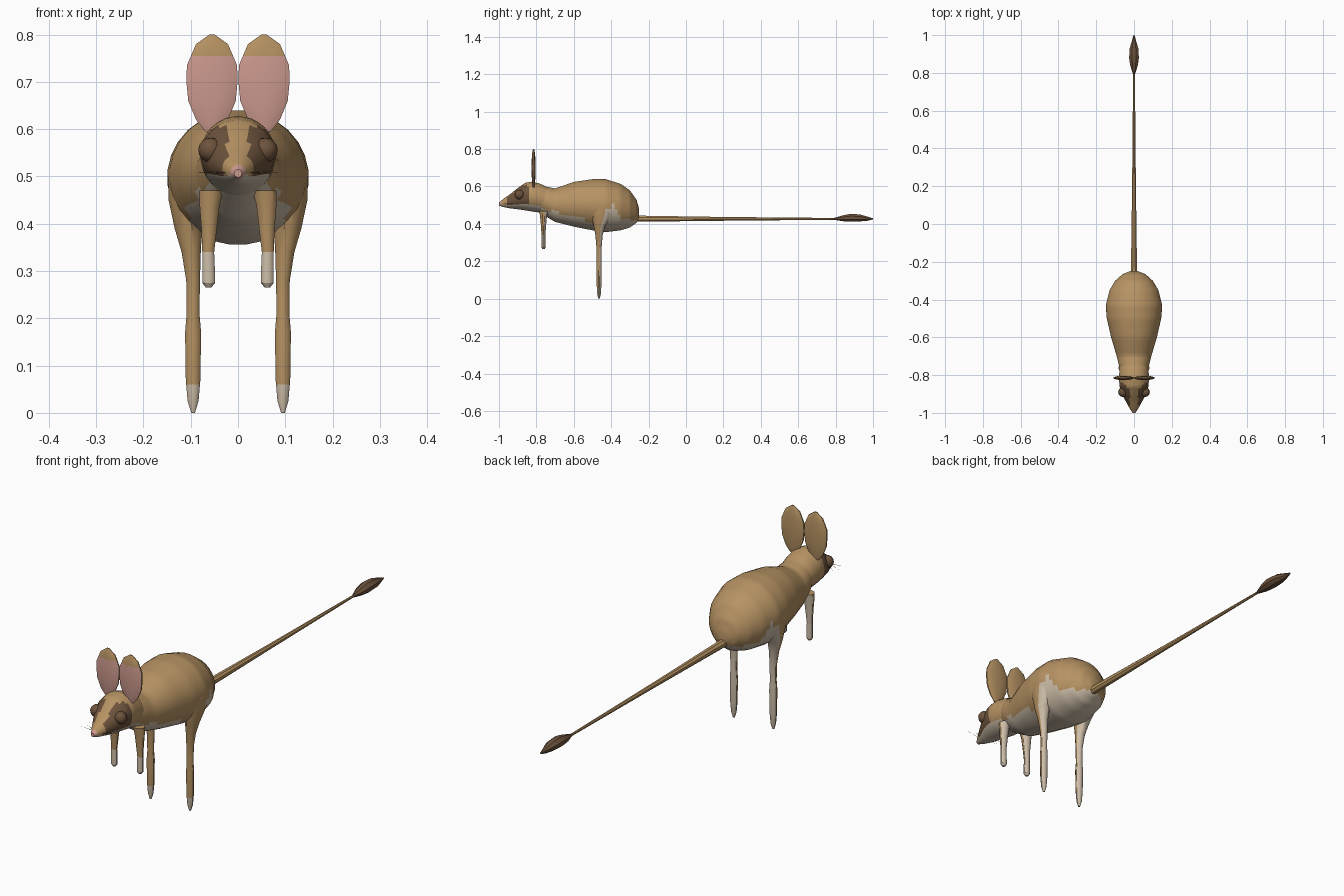
import bpy, bmesh, math
from mathutils import Vector

if "Cube" in bpy.data.objects:
    bpy.data.objects.remove(bpy.data.objects["Cube"])


def material(name, rgb):
    m = bpy.data.materials.new(name)
    m.use_nodes = True
    m.diffuse_color = (*rgb, 1)
    m.node_tree.nodes["Principled BSDF"].inputs["Base Color"].default_value = (*rgb, 1)
    return m


TAN, CREAM, BROWN, PINK = range(4)
MATS = [material("tan fur", (0.47, 0.29, 0.125)),
        material("cream fur", (0.61, 0.51, 0.39)),
        material("dark brown fur", (0.15, 0.085, 0.045)),
        material("pink skin", (0.60, 0.32, 0.27))]


def finish(name, bm, rule, angle=30):
    """Paint faces by rule(center, normal) and make a shaded object."""
    bmesh.ops.recalc_face_normals(bm, faces=bm.faces[:])
    bm.normal_update()
    for f in bm.faces:
        f.material_index = rule(f.calc_center_median(), f.normal)
    mesh = bpy.data.meshes.new(name)
    bm.to_mesh(mesh)
    bm.free()
    for m in MATS:
        mesh.materials.append(m)
    ob = bpy.data.objects.new(name, mesh)
    bpy.context.collection.objects.link(ob)
    bpy.ops.object.select_all(action="DESELECT")
    ob.select_set(True)
    bpy.context.view_layer.objects.active = ob
    bpy.ops.object.shade_smooth_by_angle(angle=math.radians(angle))
    return ob


def loft(name, stations, axis, rule, sides=10, steps=1, cuts=(), angle=30):
    """Skin elliptical rings; a station is (x, y, z, radius x, other radius)."""
    rows = []
    for a, b in zip(stations, stations[1:]):
        for i in range(steps):
            rows.append([p + (q - p) * i / steps for p, q in zip(a, b)])
    rows.append(stations[-1])
    bm = bmesh.new()
    rings = []
    for x, y, z, rx, ro in rows:
        ring = []
        for i in range(sides):
            t = math.tau * (i + 0.5) / sides
            c, s = rx * math.cos(t), ro * math.sin(t)
            ring.append(bm.verts.new((x + c, y, z + s) if axis == "y" else (x + c, y + s, z)))
        rings.append(ring)
    for a, b in zip(rings, rings[1:]):
        for i in range(sides):
            j = (i + 1) % sides
            bm.faces.new((a[i], a[j], b[j], b[i]))
    bm.faces.new(rings[0])
    bm.faces.new(rings[-1])
    for z in cuts:
        bmesh.ops.bisect_plane(bm, geom=bm.verts[:] + bm.edges[:] + bm.faces[:],
                               plane_co=(0, 0, z), plane_no=(0, 0, 1))
    return finish(name, bm, rule, angle)


def span(y, top, bottom, half):
    return (0, y, (top + bottom) / 2, half, (top - bottom) / 2)


def plain(index):
    return lambda c, n: index


# Body, with a pale belly that rises behind the thighs
def body_paint(c, n):
    if c.y < -0.5:
        line = 0.41 - (c.y + 0.5) * 0.28
    else:
        line = 0.42 + max(0, 0.09 - abs(c.y + 0.395) * 1.5)
    return CREAM if c.z < line else TAN


loft("body", [span(-0.80, 0.59, 0.47, 0.06), span(-0.75, 0.60, 0.44, 0.08),
              span(-0.70, 0.59, 0.41, 0.092), span(-0.60, 0.625, 0.385, 0.122),
              span(-0.50, 0.64, 0.365, 0.145), span(-0.43, 0.64, 0.355, 0.15),
              span(-0.35, 0.615, 0.365, 0.13), span(-0.30, 0.58, 0.38, 0.10),
              span(-0.265, 0.53, 0.405, 0.06), span(-0.25, 0.48, 0.43, 0.022)],
     "y", body_paint, sides=28, steps=5)


# Head, with a dark mask either side of a tan blaze
def head_paint(c, n):
    if c.y < -0.985:
        return PINK
    if c.z < 0.503:
        return CREAM
    mask = abs(c.x) > 0.022 and c.z < 0.605 and -0.955 < c.y < -0.845
    return BROWN if mask else TAN


loft("head", [span(-1.0, 0.515, 0.498, 0.008), span(-0.975, 0.535, 0.49, 0.024),
              span(-0.94, 0.56, 0.483, 0.043), span(-0.90, 0.592, 0.478, 0.064),
              span(-0.86, 0.62, 0.472, 0.077), span(-0.82, 0.627, 0.465, 0.08),
              span(-0.78, 0.615, 0.46, 0.078), span(-0.74, 0.597, 0.46, 0.074)],
     "y", head_paint, sides=28, steps=4)

# Tail and its tuft
loft("tail", [(0, -0.28, 0.428, 0.018, 0.018), (0, 0.2, 0.427, 0.011, 0.011),
              (0, 0.82, 0.427, 0.005, 0.005)], "y", plain(TAN), sides=8, steps=2)
loft("tail_tuft", [(0, 0.79, 0.427, 0.005, 0.005), (0, 0.84, 0.43, 0.022, 0.017),
                   (0, 0.88, 0.433, 0.028, 0.023), (0, 0.93, 0.432, 0.025, 0.02),
                   (0, 0.97, 0.428, 0.012, 0.012), (0, 1.0, 0.427, 0.003, 0.003)],
     "y", plain(BROWN), sides=8)


# Paired parts
def leg_paint(paw):
    return lambda c, n: CREAM if c.z < paw or n.y > 0.15 else TAN


def ear_paint(c, n):
    return PINK if n.y < -0.3 and c.z < 0.755 else TAN


for side, s in (("left", 1), ("right", -1)):
    loft(side + "_ear", [(s * 0.055, -0.815, z, rx, ry) for z, rx, ry in
                         ((0.595, 0.015, 0.004), (0.62, 0.035, 0.008), (0.66, 0.052, 0.011),
                          (0.70, 0.056, 0.012), (0.735, 0.055, 0.011), (0.78, 0.035, 0.008),
                          (0.80, 0.006, 0.003))],
         "z", ear_paint, sides=12, cuts=(0.755,), angle=40)

    loft(side + "_front_leg", [(s * x, -0.762, z, rx, ry) for x, z, rx, ry in
                               ((0.062, 0.265, 0.006, 0.006), (0.062, 0.275, 0.014, 0.012),
                                (0.062, 0.295, 0.014, 0.012), (0.063, 0.34, 0.013, 0.011),
                                (0.061, 0.39, 0.017, 0.014), (0.060, 0.44, 0.022, 0.019),
                                (0.056, 0.47, 0.026, 0.024))],
         "z", leg_paint(0.34), sides=12, cuts=(0.34,))

    loft(side + "_hind_leg", [(s * x, y, z, rx, ry) for x, y, z, rx, ry in
                              ((0.095, -0.465, 0.0, 0.004, 0.004), (0.095, -0.465, 0.025, 0.012, 0.010),
                               (0.095, -0.465, 0.07, 0.016, 0.013), (0.095, -0.465, 0.17, 0.0175, 0.015),
                               (0.095, -0.465, 0.21, 0.014, 0.013), (0.095, -0.465, 0.28, 0.015, 0.015),
                               (0.099, -0.465, 0.34, 0.021, 0.02), (0.105, -0.463, 0.39, 0.03, 0.032),
                               (0.112, -0.45, 0.45, 0.036, 0.058), (0.115, -0.445, 0.50, 0.034, 0.065),
                               (0.10, -0.44, 0.55, 0.02, 0.05))],
         "z", leg_paint(0.06), sides=12, cuts=(0.06,))

    # Eye bulge
    bm = bmesh.new()
    bmesh.ops.create_uvsphere(bm, u_segments=12, v_segments=8, radius=0.026)
    bmesh.ops.translate(bm, verts=bm.verts[:], vec=Vector((s * 0.058, -0.89, 0.556)))
    finish(side + "_eye", bm, plain(BROWN), 40)

    # Whiskers
    for k in range(3):
        bm = bmesh.new()
        root = Vector((s * 0.02, -0.968 + k * 0.008, 0.508))
        tip = Vector((s * 0.085, -0.965 + k * 0.03, 0.512 - k * 0.003))
        up = Vector((0, 0, 0.0012))
        bm.faces.new([bm.verts.new(p) for p in (root - up, tip, root + up)])
        finish(side + "_whisker_" + str(k + 1), bm, plain(BROWN))
